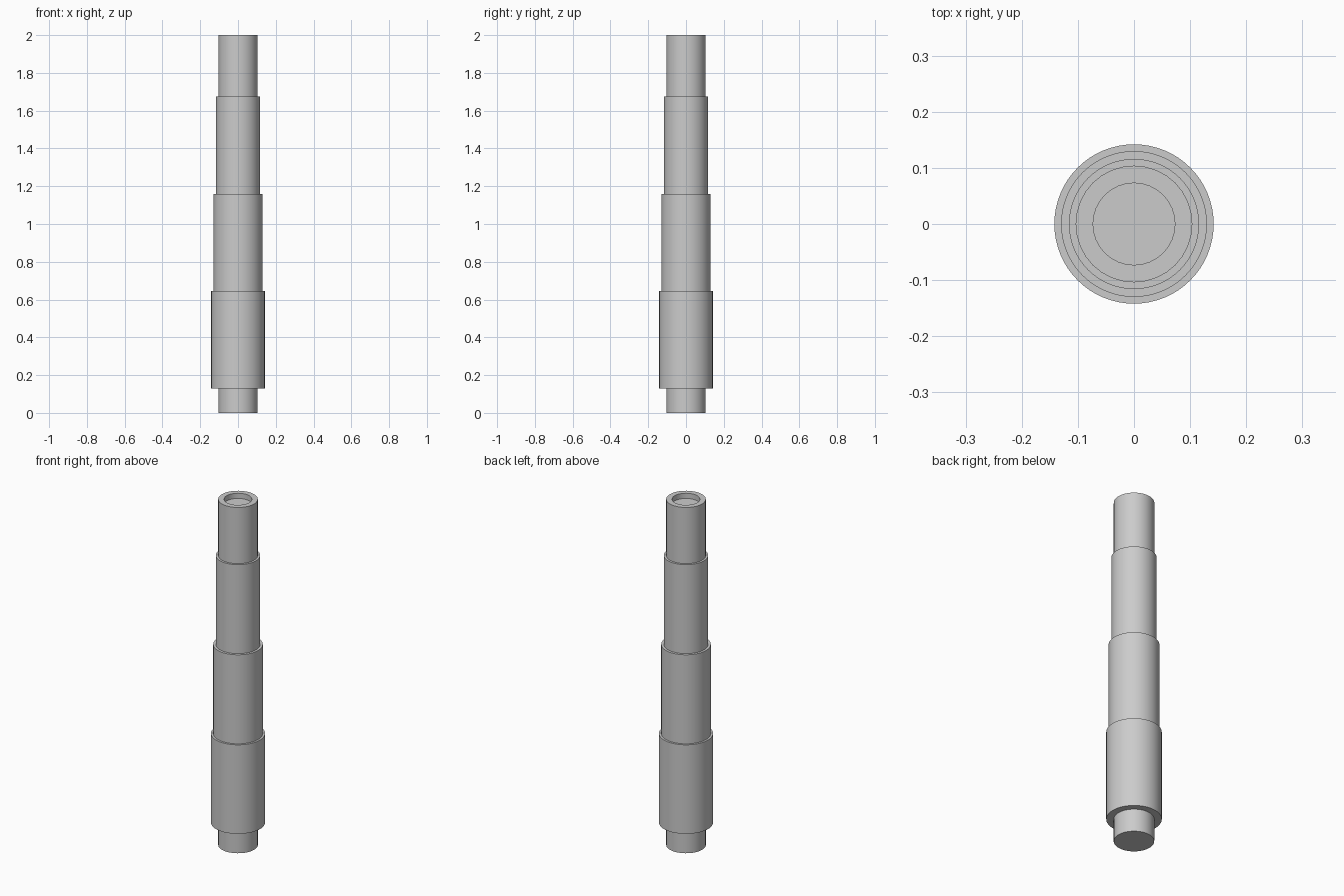
import bpy
import bmesh
import math

cube = bpy.data.objects.get("Cube")
if cube:
    bpy.data.objects.remove(cube, do_unlink=True)

grey = bpy.data.materials.new("plain grey")
grey.use_nodes = True
colour = (0.6, 0.6, 0.6, 1)
grey.diffuse_color = colour
grey.node_tree.nodes["Principled BSDF"].inputs["Base Color"].default_value = colour


def turned_part(name, profile, sides):
    """Spin a profile of (radius, height) points into a capped solid."""
    bm = bmesh.new()
    rings = []
    for radius, height in profile:
        rings.append([bm.verts.new((radius * math.cos(math.tau * i / sides),
                                    radius * math.sin(math.tau * i / sides),
                                    height)) for i in range(sides)])
    for low, high in zip(rings, rings[1:]):
        for i in range(sides):
            j = (i + 1) % sides
            bm.faces.new((low[i], low[j], high[j], high[i]))
    bm.faces.new(rings[0][::-1])
    bm.faces.new(rings[-1])
    mesh = bpy.data.meshes.new(name)
    bm.to_mesh(mesh)
    bm.free()
    mesh.materials.append(grey)
    part = bpy.data.objects.new(name, mesh)
    bpy.context.collection.objects.link(part)
    bpy.ops.object.select_all(action="DESELECT")
    part.select_set(True)
    bpy.context.view_layer.objects.active = part
    bpy.ops.object.shade_smooth_by_angle(angle=math.radians(30))


# Central rod with a recess in its top end
RADIUS, RECESS, TOP = 0.104, 0.073, 2.0
turned_part("core_rod", [(RADIUS, 0), (RADIUS, TOP), (RECESS, TOP),
                         (RECESS, TOP - 0.03)], 32)

# Three stepped sleeves, widest at the bottom
BASE, LENGTH = 0.13, 0.515
for name, step, radius in (("lower_sleeve", 0, 0.142),
                           ("middle_sleeve", 1, 0.13),
                           ("upper_sleeve", 2, 0.116)):
    bottom = BASE + step * LENGTH
    turned_part(name, [(radius, bottom), (radius, bottom + LENGTH)], 64)
